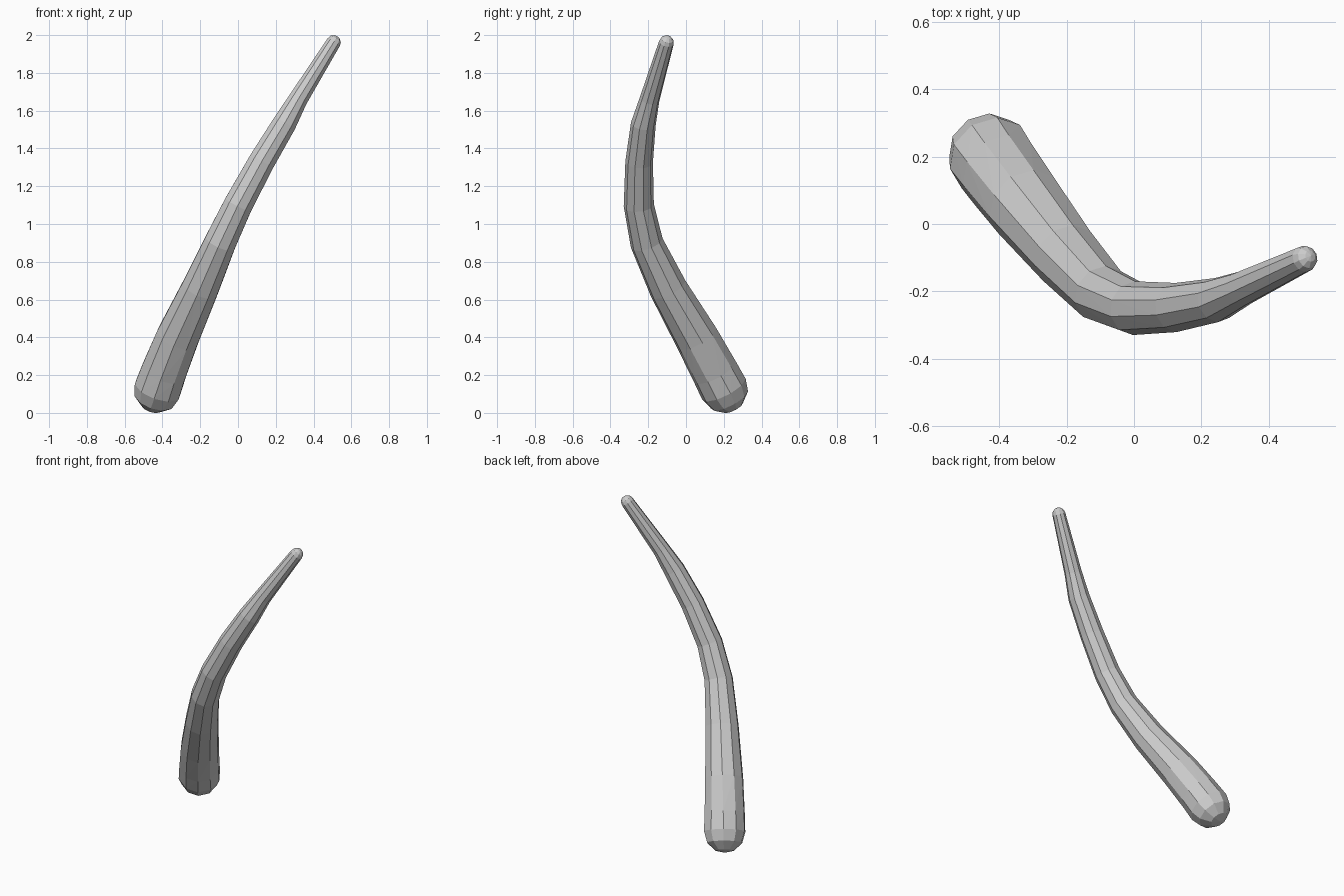
import bpy, bmesh, math
from mathutils import Vector

cube = bpy.data.objects.get("Cube")
if cube:
    bpy.data.objects.remove(cube, do_unlink=True)

SIDES = 10

# Centre line of the horn: x, y, z, radius
path = [
    (-0.425, 0.200, 0.127, 0.129),
    (-0.392, 0.152, 0.22, 0.125),
    (-0.320, 0.055, 0.40, 0.118),
    (-0.200, -0.095, 0.66, 0.102),
    (-0.095, -0.208, 0.90, 0.088),
    (0.000, -0.250, 1.10, 0.080),
    (0.125, -0.248, 1.33, 0.073),
    (0.245, -0.226, 1.53, 0.066),
    (0.318, -0.193, 1.66, 0.053),
    (0.505, -0.104, 1.96, 0.040),
]
points = [Vector(p[:3]) for p in path]
radii = [p[3] for p in path]


def tangent(i):
    return (points[min(i + 1, len(points) - 1)] - points[max(i - 1, 0)]).normalized()


def add_ring(bm, centre, axis, radius):
    # Ring square to the axis, with its first corner towards the back
    u = (Vector((0, 1, 0)) - axis * axis.y).normalized()
    v = axis.cross(u)
    angles = [math.tau * k / SIDES for k in range(SIDES)]
    return [bm.verts.new(centre + radius * (u * math.cos(a) + v * math.sin(a))) for a in angles]


def cap_rings(bm, centre, axis, radius, side):
    # Two shrinking rings that round off an end
    return [add_ring(bm, centre + axis * side * radius * math.sin(math.radians(t)),
                     axis, radius * math.cos(math.radians(t))) for t in (32, 64)]


bm = bmesh.new()
first, last = tangent(0), tangent(len(points) - 1)
rings = cap_rings(bm, points[0], first, radii[0], -1)[::-1]
rings += [add_ring(bm, p, tangent(i), radii[i]) for i, p in enumerate(points)]
rings += cap_rings(bm, points[-1], last, radii[-1], 1)

# Skin between the rings
for a, b in zip(rings, rings[1:]):
    for k in range(SIDES):
        n = (k + 1) % SIDES
        bm.faces.new((a[k], a[n], b[n], b[k]))

# Poles at the blunt end and the tip
for ring, centre, axis, radius in ((rings[0], points[0], -first, radii[0]),
                                   (rings[-1], points[-1], last, radii[-1])):
    pole = bm.verts.new(centre + axis * radius)
    for k in range(SIDES):
        bm.faces.new((ring[k], ring[(k + 1) % SIDES], pole))

bmesh.ops.triangulate(bm, faces=[f for f in bm.faces if len(f.verts) == 4])
bmesh.ops.recalc_face_normals(bm, faces=bm.faces)

mesh = bpy.data.meshes.new("curved_horn")
bm.to_mesh(mesh)
bm.free()
horn = bpy.data.objects.new("curved_horn", mesh)
bpy.context.collection.objects.link(horn)

# Plain grey
grey = bpy.data.materials.new("light_grey")
grey.use_nodes = True
colour = (0.6, 0.6, 0.6, 1)
grey.diffuse_color = colour
grey.node_tree.nodes["Principled BSDF"].inputs["Base Color"].default_value = colour
mesh.materials.append(grey)
